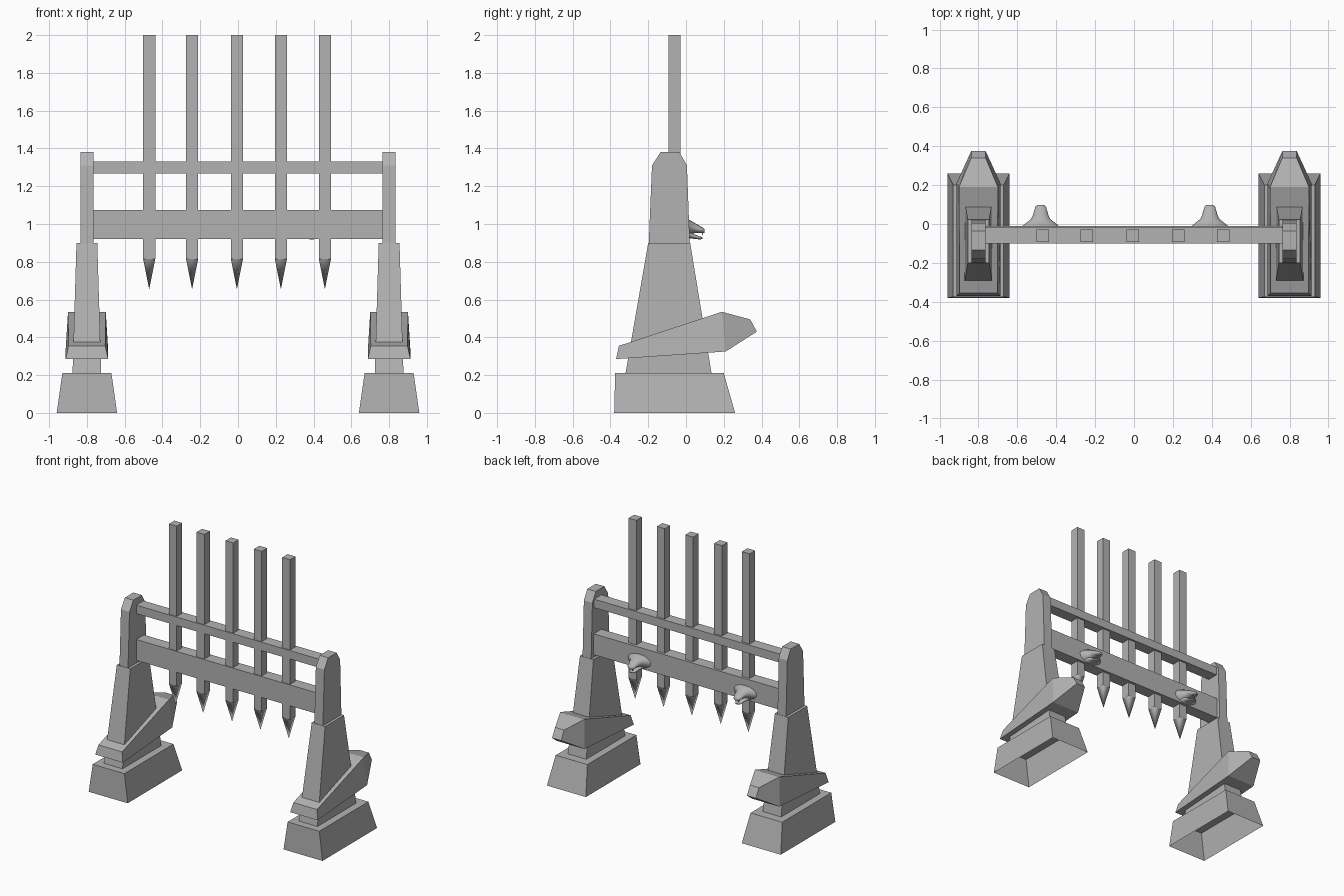
import bpy, bmesh, math
from mathutils import Vector

if "Cube" in bpy.data.objects:
    bpy.data.objects.remove(bpy.data.objects["Cube"])

stone = bpy.data.materials.new("grey")
stone.diffuse_color = (0.45, 0.45, 0.45, 1)
stone.use_nodes = True
stone.node_tree.nodes["Principled BSDF"].inputs["Base Color"].default_value = stone.diffuse_color


def make(name, verts, faces, smooth=None):
    me = bpy.data.meshes.new(name)
    me.from_pydata(verts, [], faces)
    bm = bmesh.new()
    bm.from_mesh(me)
    bmesh.ops.recalc_face_normals(bm, faces=bm.faces)
    bm.to_mesh(me)
    bm.free()
    me.materials.append(stone)
    ob = bpy.data.objects.new(name, me)
    bpy.context.collection.objects.link(ob)
    if smooth:
        bpy.ops.object.select_all(action='DESELECT')
        ob.select_set(True)
        bpy.context.view_layer.objects.active = ob
        bpy.ops.object.shade_smooth_by_angle(angle=math.radians(smooth))
    return ob


def loft(name, rings, cap_start=True, cap_end=True, smooth=None):
    n = len(rings[0])
    verts = [v for r in rings for v in r]
    faces = []
    for k in range(len(rings) - 1):
        for i in range(n):
            j = (i + 1) % n
            faces.append((k * n + i, k * n + j, (k + 1) * n + j, (k + 1) * n + i))
    if cap_start:
        faces.append(tuple(range(n)))
    if cap_end:
        faces.append(tuple(range((len(rings) - 1) * n, len(rings) * n)))
    return make(name, verts, faces, smooth)


def rect(cx, hw, y0, y1, z):
    return [(cx - hw, y0, z), (cx + hw, y0, z), (cx + hw, y1, z), (cx - hw, y1, z)]


def box(name, x0, x1, y0, y1, z0, z1):
    c, h = (x0 + x1) / 2, (x1 - x0) / 2
    return loft(name, [rect(c, h, y0, y1, z0), rect(c, h, y0, y1, z1)])


for side, s in (("left", -1), ("right", 1)):
    cx = s * 0.80
    # hollow foot, open underneath
    loft(side + "_foot", [rect(cx, 0.16, -0.38, 0.26, 0),
                          rect(cx, 0.13, -0.375, 0.20, 0.21)], cap_start=False)
    # tapered lower post
    loft(side + "_lower_post", [rect(cx, 0.076, -0.32, 0.135, 0.21),
                                rect(cx, 0.055, -0.20, 0.022, 0.90)])
    # upper post with bevelled crown
    prof = [(-0.197, 0.90), (-0.18, 1.31), (-0.135, 1.38),
            (-0.035, 1.38), (0.005, 1.31), (0.02, 0.90)]
    loft(side + "_upper_post", [[(cx - 0.035 + d, y, z) for y, z in prof]
                                for d in (0, 0.07)])

    # tilted wedge collar with pointed back end
    def outline(pts):
        a, b, c = pts
        out = [(cx - a[2], a[0], a[1]), (cx + a[2], a[0], a[1])]
        out += [(cx + p[2], p[0], p[1]) for p in (b, c)]
        out += [(cx - p[2], p[0], p[1]) for p in (c, b)]
        return out
    low = outline([(-0.37, 0.285, 0.113), (0.21, 0.325, 0.113), (0.375, 0.43, 0.037)])
    top = outline([(-0.355, 0.355, 0.097), (0.19, 0.535, 0.10), (0.34, 0.495, 0.037)])
    faces = [(i, (i + 1) % 6, 6 + (i + 1) % 6, 6 + i) for i in range(6)]
    for o in (0, 6):
        faces += [(o, o + 1, o + 2, o + 5), (o + 5, o + 2, o + 3, o + 4)]
    make(side + "_collar", low + top, faces)

# cross beams
box("upper_beam", -0.765, 0.765, -0.10, -0.015, 1.267, 1.33)
box("lower_beam", -0.765, 0.765, -0.10, -0.010, 0.92, 1.075)

# spiked bars
for i, x in enumerate((-0.47, -0.243, -0.006, 0.227, 0.46)):
    h, yc = 0.032, -0.061
    box("bar_%d" % (i + 1), x - h, x + h, yc - h, yc + h, 0.815, 2.0)
    make("spike_%d" % (i + 1), rect(x, h, yc - h, yc + h, 0.815) + [(x, yc, 0.655)],
         [(0, 1, 4), (1, 2, 4), (2, 3, 4), (3, 0, 4)], smooth=100)


# beast heads on the back of the lower beam
def ellipses(cx, rows, n=16):
    return [[(cx + rx * math.cos(2 * math.pi * k / n), y,
              zc + rz * math.sin(2 * math.pi * k / n)) for k in range(n)]
            for y, zc, rx, rz in rows]


for name, cx in (("left", -0.48), ("right", 0.39)):
    loft(name + "_beast_head", ellipses(cx, [
        (-0.015, 0.975, 0.10, 0.050), (0.005, 0.980, 0.075, 0.046),
        (0.025, 0.982, 0.050, 0.036), (0.045, 0.979, 0.040, 0.027),
        (0.070, 0.972, 0.033, 0.020), (0.090, 0.966, 0.027, 0.015),
        (0.099, 0.963, 0.016, 0.009)]), smooth=60)
    loft(name + "_beast_jaw", ellipses(cx, [
        (-0.012, 0.945, 0.055, 0.025), (0.02, 0.942, 0.040, 0.018),
        (0.05, 0.932, 0.028, 0.011), (0.075, 0.926, 0.022, 0.008),
        (0.088, 0.925, 0.011, 0.004)]), smooth=60)
    for s in (-1, 1):
        # fangs
        tx = cx + s * 0.014
        loft(name + "_fang", [rect(tx, 0.004, 0.082, 0.092, 0.96),
                              rect(tx, 0.001, 0.087, 0.089, 0.94)])
